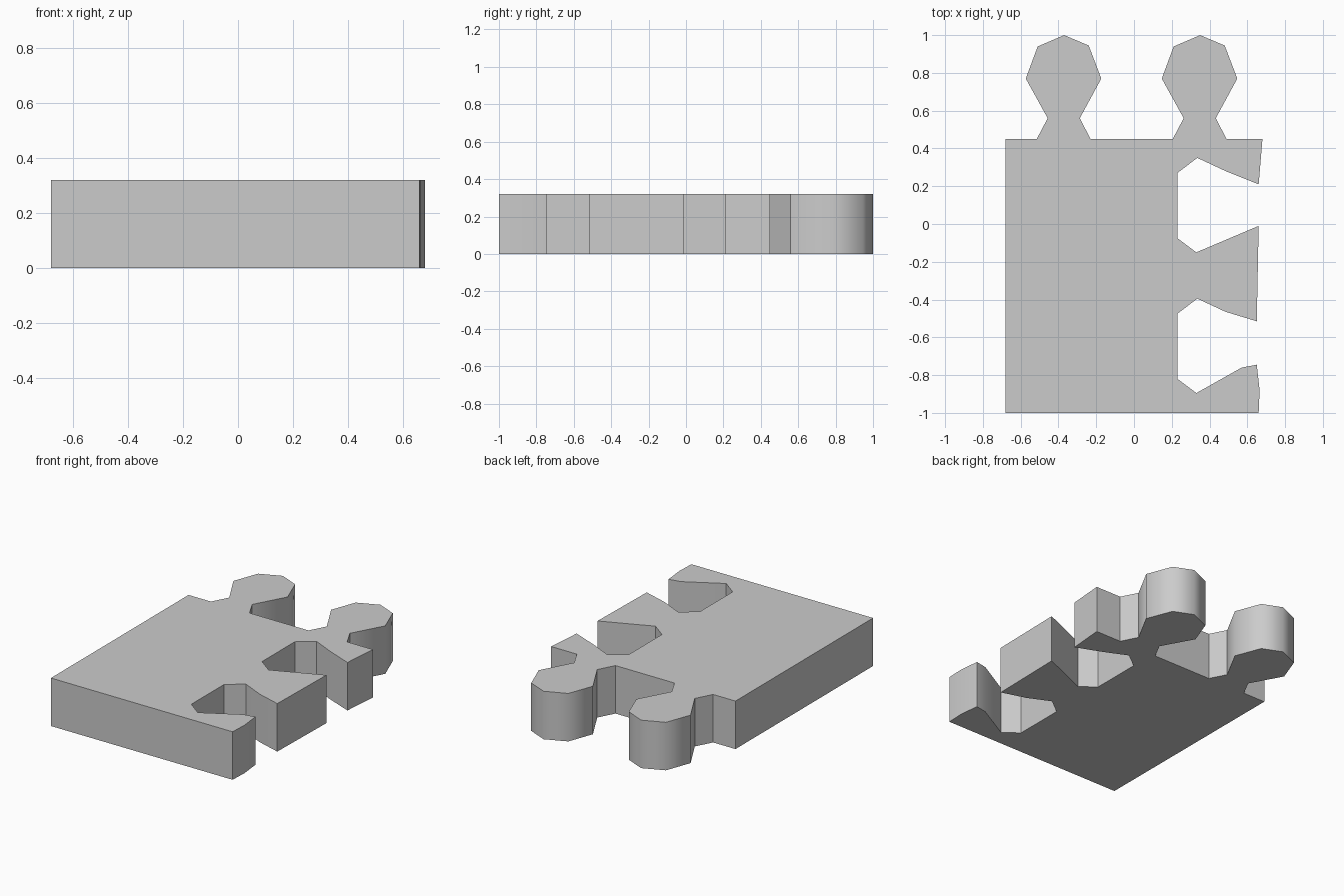
import bpy, bmesh, math

if "Cube" in bpy.data.objects:
    bpy.data.objects.remove(bpy.data.objects["Cube"])

THICK = 0.32

# Half-open profiles, listed in counter-clockwise order along the outline
TAB = [(0.14, 0.45), (0.083, 0.56), (0.197, 0.77), (0.13, 0.945), (0.0, 1.0),
       (-0.14, 0.94), (-0.203, 0.77), (-0.087, 0.56), (-0.145, 0.45)]


def tab(cx):
    """Knob with a narrow neck on the back edge."""
    return [(cx + x, y) for x, y in TAB]


def socket(lip_low, lip_high, cy):
    """Notch cut into the right edge, wide inside and narrow at the mouth."""
    return [lip_low, (0.33, cy - 0.25), (0.23, cy - 0.175), (0.23, cy + 0.17),
            (0.335, cy + 0.25), (0.485, cy + 0.18), lip_high]


# Outline of the puzzle piece
outline = [(-0.68, -1.0), (0.66, -1.0), (0.665, -0.88), (0.65, -0.745)]
outline += socket((0.57, -0.76), (0.65, -0.515), -0.645)
outline += socket((0.66, -0.01), (0.66, 0.21), 0.1)
outline += [(0.68, 0.45)]
outline += tab(0.35)
outline += tab(-0.37)
outline += [(-0.68, 0.45)]

# Extrude the outline into a slab
bm = bmesh.new()
base = bm.faces.new([bm.verts.new((x, y, 0)) for x, y in outline])
ext = bmesh.ops.extrude_face_region(bm, geom=[base], use_keep_orig=True)
top = [g for g in ext["geom"] if isinstance(g, bmesh.types.BMVert)]
bmesh.ops.translate(bm, verts=top, vec=(0, 0, THICK))
bmesh.ops.recalc_face_normals(bm, faces=bm.faces)
mesh = bpy.data.meshes.new("puzzle_piece")
bm.to_mesh(mesh)
bm.free()

piece = bpy.data.objects.new("puzzle_piece", mesh)
bpy.context.collection.objects.link(piece)

# Softly shaded knobs, crisp corners elsewhere
bpy.context.view_layer.objects.active = piece
piece.select_set(True)
bpy.ops.object.shade_smooth_by_angle(angle=math.radians(50))
